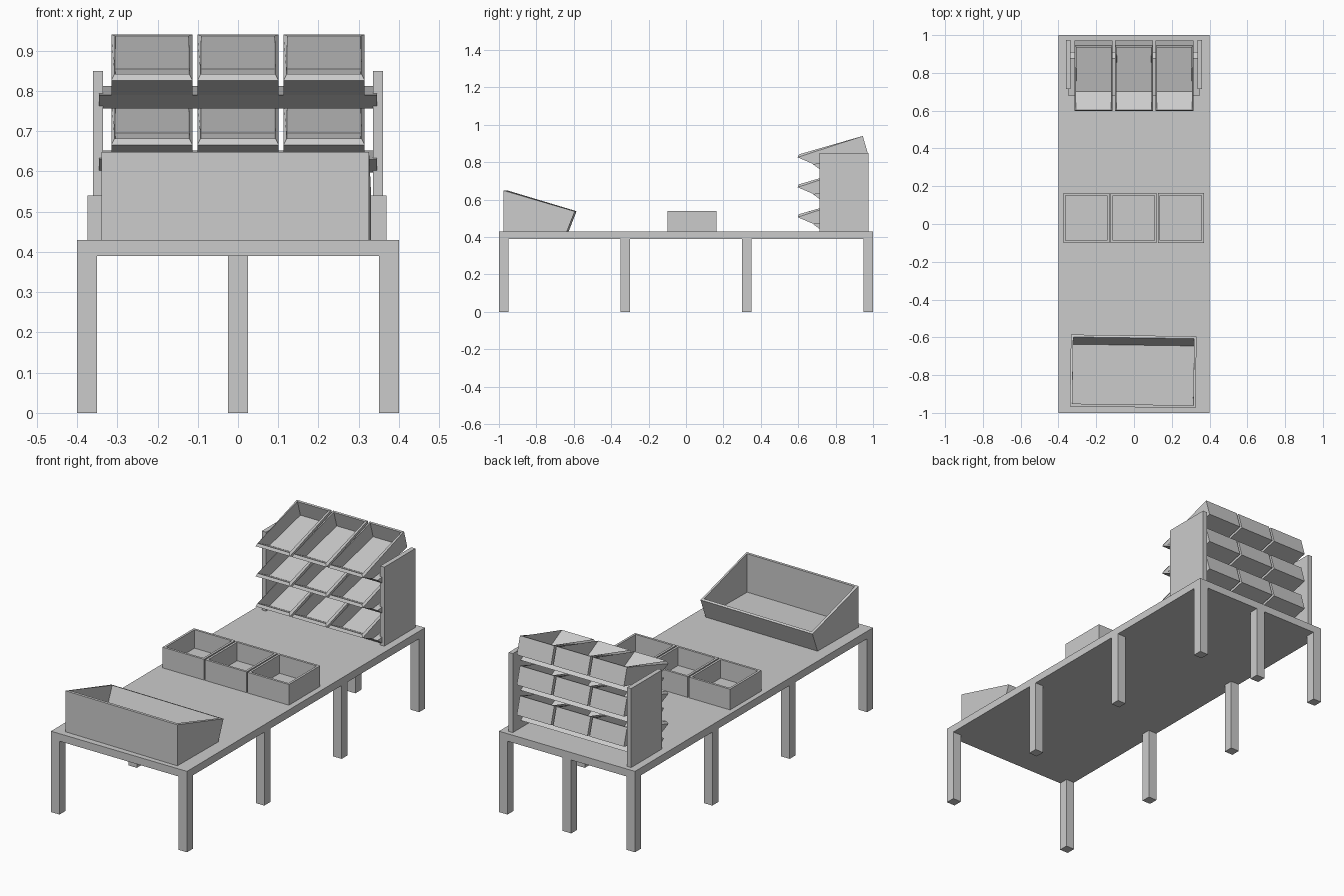
import bpy, bmesh, math
from mathutils import Vector, Matrix

cube = bpy.data.objects.get("Cube")
if cube:
    bpy.data.objects.remove(cube, do_unlink=True)

grey = bpy.data.materials.new("light_grey")
grey.use_nodes = True
COLOUR = (0.6, 0.6, 0.6, 1)
grey.diffuse_color = COLOUR
grey.node_tree.nodes["Principled BSDF"].inputs["Base Color"].default_value = COLOUR


def prism(name, profile, width, x=0.0, wall=None):
    """Extrude a (y, z) profile along x; with a wall, open the face after point 1 and hollow it."""
    bm = bmesh.new()
    a, b = [[bm.verts.new((s * width / 2, y, z)) for y, z in profile] for s in (-1, 1)]
    bm.faces.new(a)
    bm.faces.new(b)
    n = len(profile)
    sides = [bm.faces.new((a[i], a[(i + 1) % n], b[(i + 1) % n], b[i])) for i in range(n)]
    bmesh.ops.recalc_face_normals(bm, faces=bm.faces)
    if wall:
        bmesh.ops.delete(bm, geom=[sides[1]], context='FACES_ONLY')
    mesh = bpy.data.meshes.new(name)
    bm.to_mesh(mesh)
    bm.free()
    mesh.materials.append(grey)
    ob = bpy.data.objects.new(name, mesh)
    bpy.context.collection.objects.link(ob)
    ob.location.x = x
    if wall:
        mod = ob.modifiers.new("walls", 'SOLIDIFY')
        mod.thickness, mod.offset, mod.use_even_offset = wall, -1, True
    return ob


def box(name, x, width, y0, y1, z0, z1):
    return prism(name, [(y0, z0), (y0, z1), (y1, z1), (y1, z0)], width, x)


TOP = 0.43

# Table
box("table_top", 0, 0.8, -1, 1, 0.39, TOP)
for x in (-0.375, 0.375):
    for y in (-0.975, -0.325, 0.325, 0.975):
        box("table_leg", x, 0.05, y - 0.025, y + 0.025, 0, 0.39)
box("end_leg", 0, 0.05, 0.95, 1, 0, 0.39)

# Wide sloping tray, set down slightly crooked
tray = prism("wide_tray", [(-0.97, TOP), (-0.97, 0.648), (-0.59, 0.537), (-0.632, TOP)], 0.665, wall=0.013)
pivot = Vector((0, -0.78, 0))
tray.data.transform(Matrix.Translation(pivot) @ Matrix.Rotation(math.radians(-0.8), 4, 'Z')
                    @ Matrix.Translation(-pivot))
tray.location.x = -0.004

# Row of square boxes
for i in (-1, 0, 1):
    prism("square_box", [(0.163, TOP), (0.163, 0.54), (-0.1, 0.54), (-0.1, TOP)],
          0.243, -0.002 + i * 0.25, wall=0.012)

# Display rack: side panels, tilted shelves and scoop bins
for s in (-1, 1):
    box("rack_side", s * 0.348, 0.024, 0.715, 0.975, TOP, 0.85)
for level in range(3):
    dz = -0.16 * level
    shelf = prism("rack_shelf", [(0.678, 0.79), (0.722, 0.757), (0.91, 0.79), (0.875, 0.812)], 0.692)
    shelf.location.z = dz
    for i in (-1, 0, 1):
        scoop = prism("scoop_bin", [(0.972, 0.848), (0.945, 0.94), (0.597, 0.826), (0.70, 0.782)],
                      0.202, i * 0.214, wall=0.01)
        scoop.location.z = dz
